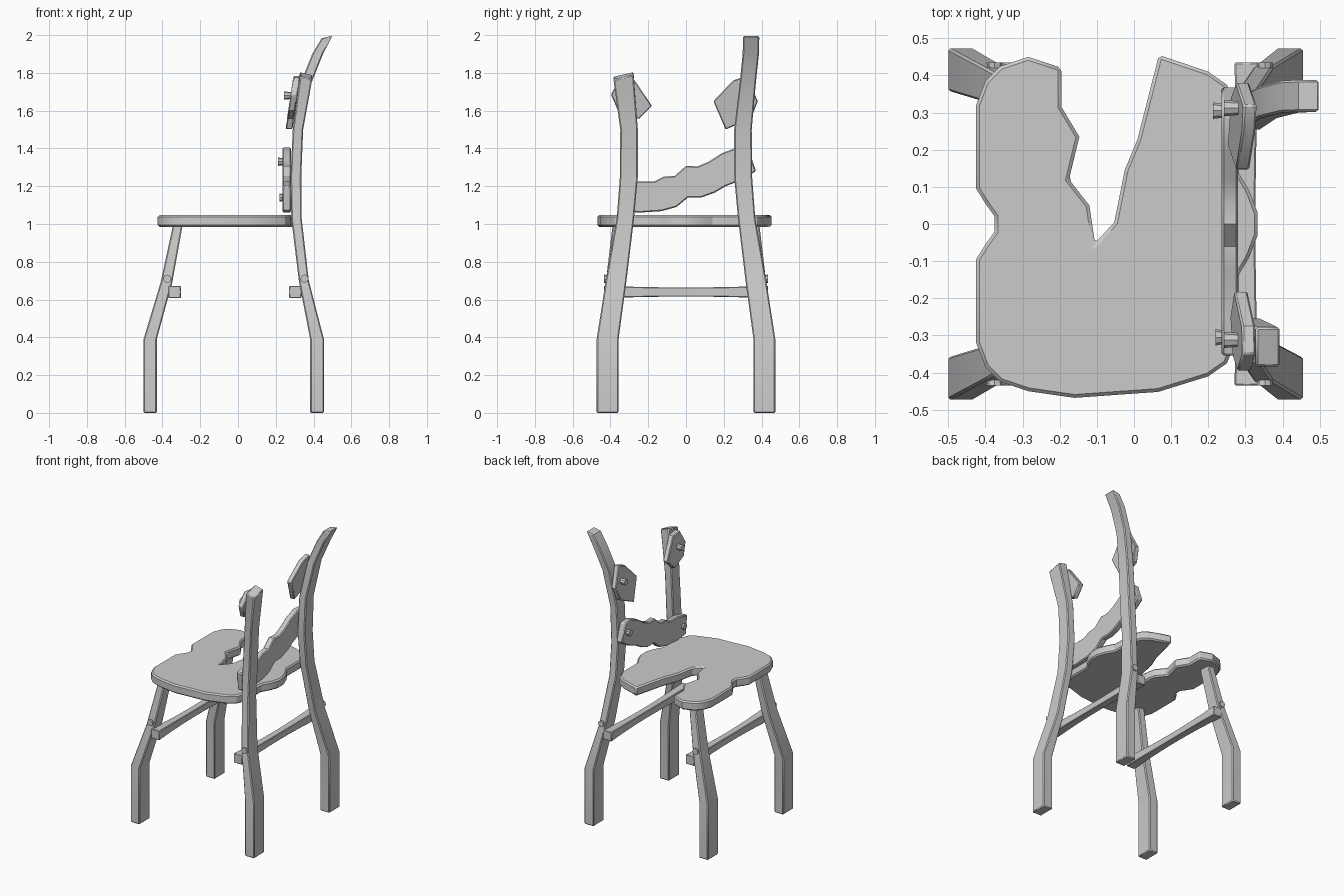
import bpy, bmesh, math
from mathutils import Matrix

cube = bpy.data.objects.get("Cube")
if cube:
    bpy.data.objects.remove(cube, do_unlink=True)

wood = bpy.data.materials.new("grey_wood")
wood.use_nodes = True
wood.diffuse_color = (0.6, 0.6, 0.6, 1)
wood.node_tree.nodes["Principled BSDF"].inputs["Base Color"].default_value = (0.6, 0.6, 0.6, 1)


def finish(name, bm, bevel=0.0, smooth=30):
    bmesh.ops.recalc_face_normals(bm, faces=bm.faces[:])
    mesh = bpy.data.meshes.new(name)
    bm.to_mesh(mesh)
    bm.free()
    mesh.materials.append(wood)
    obj = bpy.data.objects.new(name, mesh)
    bpy.context.collection.objects.link(obj)
    if bevel:
        mod = obj.modifiers.new("edge_bevel", 'BEVEL')
        mod.width, mod.segments = bevel, 1
        mod.limit_method, mod.angle_limit = 'ANGLE', math.radians(50)
    bpy.ops.object.select_all(action='DESELECT')
    obj.select_set(True)
    bpy.context.view_layer.objects.active = obj
    bpy.ops.object.shade_smooth_by_angle(angle=math.radians(smooth))
    return obj


def loft(name, rings, bevel):
    """Skin a list of equal-length point rings and cap both ends."""
    bm = bmesh.new()
    rows = [[bm.verts.new(p) for p in ring] for ring in rings]
    n = len(rows[0])
    for a, b in zip(rows, rows[1:]):
        for i in range(n):
            j = (i + 1) % n
            bm.faces.new((a[i], a[j], b[j], b[i]))
    bm.faces.new(rows[0])
    bm.faces.new(rows[-1])
    return finish(name, bm, bevel)


def leg(name, sections, sx, sy, slope=(0, 0)):
    """Sections are z, inner x, outer x, inner y, outer y; slope tilts the top."""
    rings = []
    for k, (z, xa, xb, ya, yb) in enumerate(sections):
        s = k == len(sections) - 1
        tx, ty = (slope if s else (0, 0))
        rings.append([(sx * xa, sy * ya, z - tx - ty), (sx * xb, sy * ya, z + tx - ty),
                      (sx * xb, sy * yb, z + tx + ty), (sx * xa, sy * yb, z - tx + ty)])
    return loft(name, rings, 0.006)


def plank(name, outline, x_mid, thick, bevel, lean=0.0):
    """Extrude a y-z outline through x, leaning back with height."""
    base = outline[0][1]
    return loft(name, [[(x_mid + side * thick / 2 + lean * (z - base), y, z) for y, z in outline]
                       for side in (-1, 1)], bevel)


def peg(name, loc, axis, r1, r2, length):
    bm = bmesh.new()
    rot = Matrix.Rotation(math.radians(90), 4, 'Y' if axis[0] else 'X')
    if axis[0] < 0 or axis[1] > 0:
        rot = Matrix.Rotation(math.pi, 4, 'Z') @ rot
    bmesh.ops.create_cone(bm, cap_ends=True, segments=8, radius1=r1, radius2=r2,
                          depth=length, matrix=Matrix.Translation(loc) @ rot)
    return finish(name, bm)


# Legs and back posts
foot = [(0, 0.382, 0.455, 0.357, 0.473), (0.39, 0.382, 0.455, 0.357, 0.473)]
post = foot + [(0.7, 0.322, 0.375, 0.315, 0.425), (1.03, 0.282, 0.337, 0.275, 0.367),
               (1.25, 0.278, 0.335, 0.255, 0.35), (1.5, 0.29, 0.345, 0.255, 0.348)]
tall_top = [(1.75, 0.333, 0.39, 0.285, 0.37), (1.9, 0.393, 0.45, 0.3, 0.386), (1.99, 0.443, 0.5, 0.302, 0.388)]
short_top = [(1.785, 0.328, 0.393, 0.278, 0.384)]
front = [(0, 0.43, 0.5, 0.357, 0.473), (0.39, 0.43, 0.5, 0.357, 0.473),
         (0.69, 0.348, 0.41, 0.33, 0.425), (1.0, 0.292, 0.343, 0.305, 0.388)]
leg("tall_back_post", post + tall_top, 1, 1, (0.006, 0))
leg("broken_back_post", post + short_top, 1, -1, (-0.008, -0.012))
for side, label in ((1, "left"), (-1, "right")):
    leg(label + "_front_leg", front, -1, side)

# Seat with a jagged split
half_edge = [(-0.375, -0.02), (-0.40, -0.055), (-0.425, -0.095), (-0.425, -0.32), (-0.40, -0.385),
             (-0.36, -0.425), (-0.285, -0.45), (-0.16, -0.468), (0.065, -0.452), (0.2, -0.41),
             (0.25, -0.375), (0.28, -0.3), (0.28, -0.14), (0.31, -0.09), (0.333, -0.03)]
right_rim = [(x, -y) for x, y in reversed(half_edge[9:])]
left_rim = [(x, -y) for x, y in reversed(half_edge[:7])]
split = [(0.067, 0.455), (0.01, 0.23), (-0.025, 0.145), (-0.053, 0.005), (-0.105, -0.052),
         (-0.12, 0.05), (-0.175, 0.12), (-0.147, 0.235), (-0.195, 0.315), (-0.195, 0.42)]
outline = half_edge + right_rim + split + left_rim
loft("seat", [[(x, y, z) for x, y in outline] for z in (0.985, 1.047)], 0.009)

# Slipped lower back slat with a wavy edge
slat_top = [(-0.355, 1.2), (-0.25, 1.225), (-0.17, 1.225), (-0.12, 1.25), (-0.06, 1.255), (0, 1.308),
            (0.06, 1.305), (0.12, 1.33), (0.19, 1.375), (0.27, 1.405), (0.33, 1.4)]
slat_low = [(0.37, 1.28), (0.3, 1.235), (0.21, 1.2), (0.15, 1.165), (0.08, 1.14), (0.01, 1.14),
            (-0.05, 1.09), (-0.13, 1.068), (-0.25, 1.06), (-0.34, 1.07)]
plank("lower_back_slat", slat_top + slat_low, 0.258, 0.044, 0.006)

# Broken stubs of the top rail
plank("left_rail_stub", [(0.21, 1.5), (0.145, 1.65), (0.25, 1.76), (0.32, 1.785), (0.38, 1.65), (0.345, 1.56)],
      0.27, 0.036, 0.005, 0.15)
plank("right_rail_stub", [(-0.25, 1.555), (-0.18, 1.625), (-0.275, 1.765), (-0.35, 1.775), (-0.397, 1.685), (-0.36, 1.6)],
      0.277, 0.036, 0.005, 0.15)

# Side stretchers, waisted in the middle
for x, label in ((-0.335, "front"), (0.303, "back")):
    rings = []
    for i in range(9):
        t = -1 + i / 4
        h = 0.024 + 0.009 * t * t
        rings.append([(x + a * h, 0.435 * t, 0.64 + b * h)
                      for a, b in ((-1, -1), (1, -1), (1, 1), (-1, 1))])
    loft(label + "_stretcher", rings, 0.004)

# Pegs through the legs and the slats
for sy, label in ((1, "left"), (-1, "right")):
    peg(label + "_front_leg_peg", (-0.375, sy * 0.415, 0.71), (0, sy), 0.017, 0.022, 0.04)
    peg(label + "_back_leg_peg", (0.352, sy * 0.415, 0.71), (0, sy), 0.017, 0.022, 0.04)
    peg(label + "_rail_peg", (0.265, sy * 0.312, 1.68), (-1, 0), 0.018, 0.022, 0.045)
peg("left_slat_peg", (0.23, 0.305, 1.33), (-1, 0), 0.018, 0.022, 0.035)
peg("right_slat_peg", (0.23, -0.305, 1.14), (-1, 0), 0.018, 0.022, 0.02)
